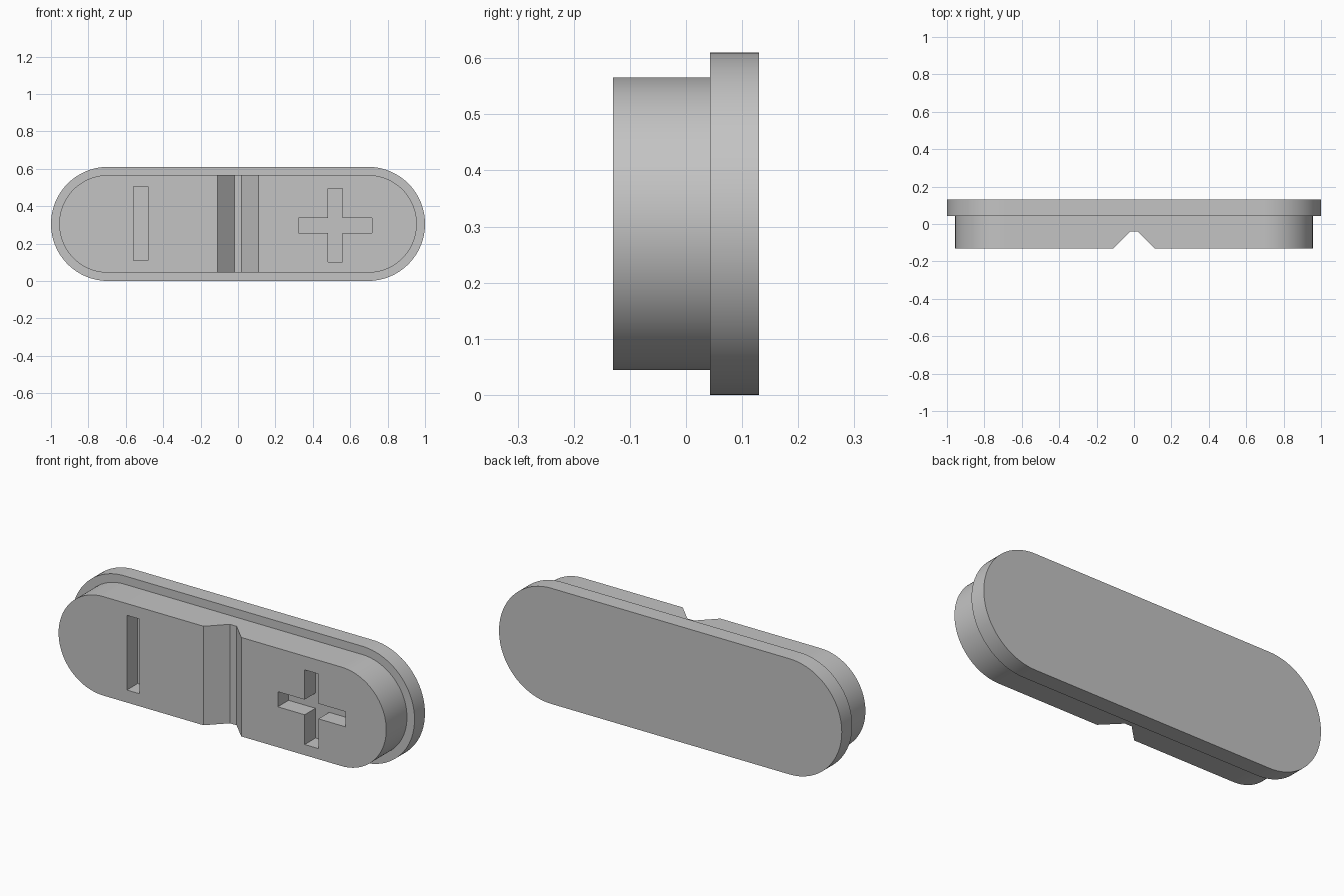
import bpy, bmesh, math
from mathutils import Vector

cube = bpy.data.objects.get("Cube")
if cube:
    bpy.data.objects.remove(cube, do_unlink=True)

grey = bpy.data.materials.new("light grey")
grey.use_nodes = True
grey.diffuse_color = (0.55, 0.55, 0.55, 1)
grey.node_tree.nodes["Principled BSDF"].inputs["Base Color"].default_value = (0.55, 0.55, 0.55, 1)

FRONT, STEP, BACK = -0.13, 0.043, 0.13
MID_Z, RADIUS, HALF_STRAIGHT, RIM = 0.305, 0.305, 0.695, 0.044
DEPTH = 0.09
SEGMENTS = 48


def pill(radius, y):
    """Outline with two round ends, standing in the xz plane."""
    pts = []
    for side in (1, -1):
        for i in range(SEGMENTS + 1):
            a = side * math.pi / 2 - math.pi * i / SEGMENTS * side
            pts.append(Vector((side * (HALF_STRAIGHT + radius * math.cos(a)), y,
                               MID_Z + radius * math.sin(a) * 1.0)))
    return pts


def loft(name, rings):
    """Closed solid through matching outlines."""
    bm = bmesh.new()
    loops = [[bm.verts.new(p) for p in ring] for ring in rings]
    n = len(loops[0])
    for a, b in zip(loops, loops[1:]):
        for i in range(n):
            j = (i + 1) % n
            bm.faces.new((a[i], a[j], b[j], b[i]))
    bm.faces.new(loops[0])
    bm.faces.new(loops[-1])
    bmesh.ops.recalc_face_normals(bm, faces=bm.faces)
    mesh = bpy.data.meshes.new(name)
    bm.to_mesh(mesh)
    bm.free()
    mesh.materials.append(grey)
    obj = bpy.data.objects.new(name, mesh)
    bpy.context.collection.objects.link(obj)
    return obj


def front_cutter(name, outline):
    """Prism reaching from before the front face to the recess floor."""
    return loft(name, [[Vector((x, y, z)) for x, z in outline]
                       for y in (FRONT - 0.1, FRONT + DEPTH)])


# Pill-shaped pad with a wider rim at the back
pad = loft("button_pad", [pill(RADIUS, BACK), pill(RADIUS, STEP),
                          pill(RADIUS - RIM, STEP), pill(RADIUS - RIM, FRONT)])

# Minus slot
w, h = 0.0375, 0.197
minus = front_cutter("minus_cutter", [(-0.52 + sx * w, 0.307 + sz * h)
                                      for sx, sz in ((-1, -1), (1, -1), (1, 1), (-1, 1))])

# Plus recess: one arm end turned four times
w, outline = 0.04, []
for k in range(4):
    c, s = round(math.cos(k * math.pi / 2)), round(math.sin(k * math.pi / 2))
    for px, pz in ((w, -w), (h, -w), (h, w)):
        outline.append((0.52 + c * px - s * pz, 0.297 + s * px + c * pz))
plus = front_cutter("plus_cutter", outline)

# V groove with a narrow flat floor, running the full height
top, floor, reach = 0.11, 0.02, 2
slope = (top - floor) / DEPTH
wide = top + slope * 0.1
profile = [(-wide, FRONT - 0.1), (wide, FRONT - 0.1),
           (floor, FRONT + DEPTH), (-floor, FRONT + DEPTH)]
groove = loft("groove_cutter", [[Vector((x, y, z)) for x, y in profile]
                                for z in (-reach, reach)])

# Cut the recesses into the pad
bpy.context.view_layer.objects.active = pad
for cutter in (minus, plus, groove):
    cutter.hide_render = True
    mod = pad.modifiers.new(cutter.name, "BOOLEAN")
    mod.operation, mod.solver, mod.object = "DIFFERENCE", "EXACT", cutter
    bpy.ops.object.modifier_apply(modifier=mod.name)
    bpy.data.objects.remove(cutter, do_unlink=True)

# Smooth round ends, crisp edges
bpy.ops.object.select_all(action="DESELECT")
pad.select_set(True)
bpy.ops.object.shade_smooth_by_angle(angle=math.radians(30))
